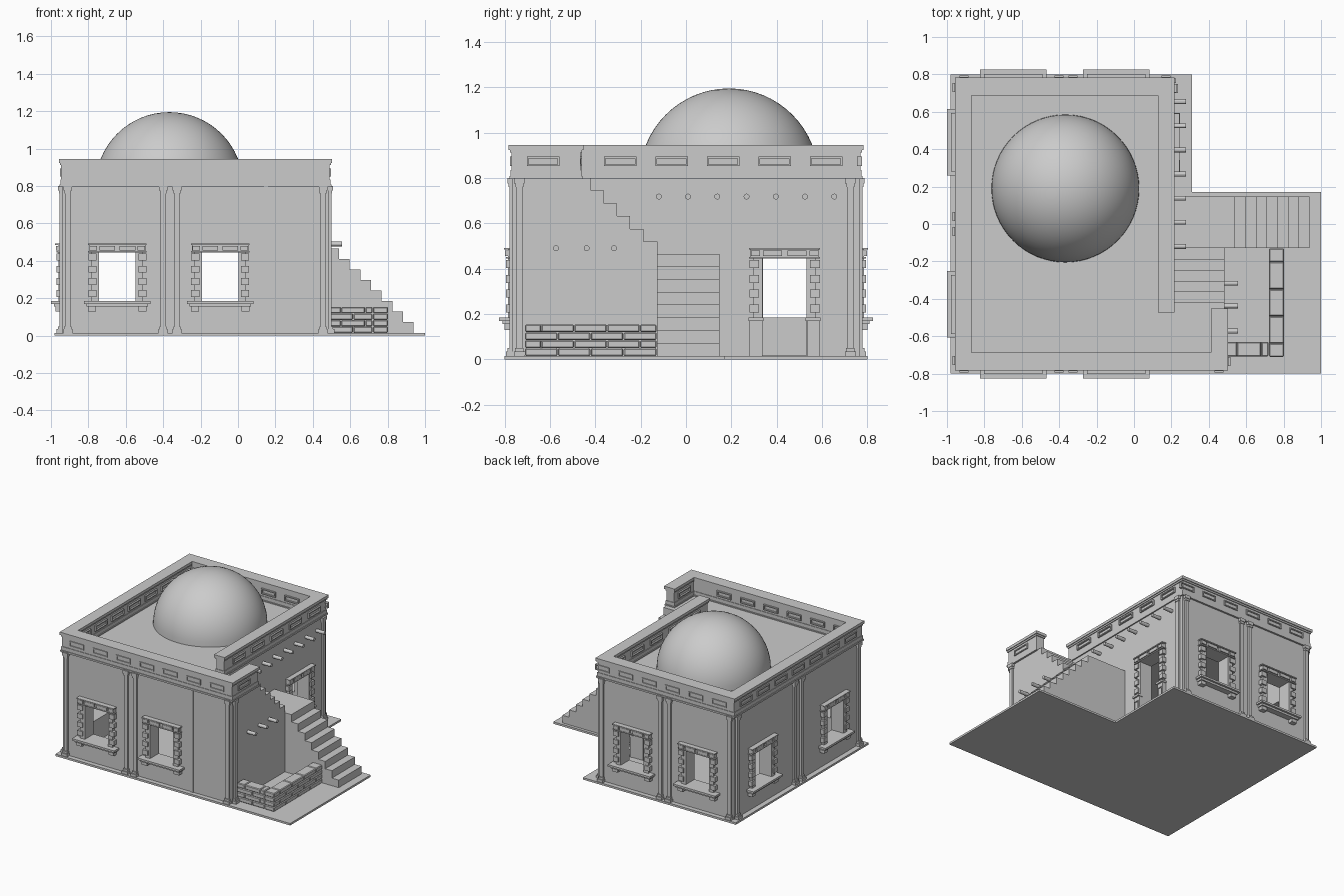
import bpy, bmesh, math
from mathutils import Matrix, Vector

if "Cube" in bpy.data.objects:
    bpy.data.objects.remove(bpy.data.objects["Cube"])

stone = bpy.data.materials.new("grey_stone")
stone.use_nodes = True
COLOUR = (0.6, 0.6, 0.6, 1)
stone.diffuse_color = COLOUR
stone.node_tree.nodes["Principled BSDF"].inputs["Base Color"].default_value = COLOUR

GROUND, ROOF = 0.015, 0.8
# Each wall face: axis it faces along, plane position, outward sign
FACES = {
    "front": (1, -0.765, -1), "back": (1, 0.765, 1),
    "left": (0, -0.94, -1), "right": (0, 0.205, 1), "outer": (0, 0.485, 1),
    "front_in": (1, -0.70, 1), "back_in": (1, 0.70, -1),
    "left_in": (0, -0.88, 1), "right_in": (0, 0.14, -1), "outer_in": (0, 0.425, -1),
}


def finish(name, bm):
    bmesh.ops.recalc_face_normals(bm, faces=bm.faces)
    mesh = bpy.data.meshes.new(name)
    bm.to_mesh(mesh)
    bm.free()
    mesh.materials.append(stone)
    ob = bpy.data.objects.new(name, mesh)
    bpy.context.scene.collection.objects.link(ob)
    return ob


def boxes(name, specs):
    """One object from many boxes (x0, x1, y0, y1, z0, z1)."""
    bm = bmesh.new()
    for x0, x1, y0, y1, z0, z1 in specs:
        mid = Vector(((x0 + x1) / 2, (y0 + y1) / 2, (z0 + z1) / 2))
        size = Matrix.Diagonal((abs(x1 - x0), abs(y1 - y0), z1 - z0, 1))
        bmesh.ops.create_cube(bm, size=1, matrix=Matrix.Translation(mid) @ size)
    return finish(name, bm)


def prism(name, points, place, depth):
    """Extrude a 2D outline; place maps (u, v) to 3D."""
    bm = bmesh.new()
    face = bm.faces.new([bm.verts.new(place(u, v)) for u, v in points])
    ext = bmesh.ops.extrude_face_region(bm, geom=[face])
    moved = [v for v in ext["geom"] if isinstance(v, bmesh.types.BMVert)]
    bmesh.ops.translate(bm, verts=moved, vec=depth)
    return finish(name, bm)


def on(face, t0, t1, z0, z1, d0, d1):
    """Box on a wall face: t along the wall, d outward from it."""
    axis, plane, sign = FACES[face]
    a, b = plane + sign * d0, plane + sign * d1
    return (t0, t1, a, b, z0, z1) if axis == 1 else (a, b, t0, t1, z0, z1)


def panel(face, t, z, w, h, d0, d1, bar=0.009):
    """Raised rectangular border with a raised centre."""
    return [on(face, t - w, t + w, z + h - bar, z + h, d0, d1),
            on(face, t - w, t + w, z - h, z - h + bar, d0, d1),
            on(face, t - w, t - w + bar, z - h, z + h, d0, d1),
            on(face, t + w - bar, t + w, z - h, z + h, d0, d1)]


# Ground slab with a corner missing
prism("ground_slab", [(-0.98, -0.8), (1, -0.8), (1, 0.17), (0.31, 0.17), (0.31, 0.8), (-0.98, 0.8)],
      lambda u, v: (u, v, 0), (0, 0, GROUND))

# Main hall, hollowed, with window and door openings
HALF, SILL, HEAD = 0.097, 0.185, 0.445
WINDOWS = [("front", -0.645), ("front", -0.095), ("back", -0.645), ("back", -0.095),
           ("left", 0.437), ("left", -0.43)]
DOOR = 0.435
hall = boxes("hall_walls", [(-0.94, 0.205, -0.765, 0.765, 0.01, ROOF)])
cuts = [(-0.86, 0.125, -0.68, 0.68, GROUND + 0.003, 0.75)]
cuts += [on(f, t - HALF, t + HALF, SILL, HEAD, -0.15, 0.1) for f, t in WINDOWS]
cuts.append(on("right", DOOR - HALF, DOOR + HALF, GROUND + 0.003, HEAD, -0.15, 0.1))
cutters = []
for spec in cuts:
    cutter = boxes("opening_cutter", [spec])
    cutter.hide_render = True
    mod = hall.modifiers.new("opening", "BOOLEAN")
    mod.operation, mod.solver, mod.object = "DIFFERENCE", "EXACT", cutter
    cutters.append(cutter)
bpy.context.view_layer.update()
hall.data = bpy.data.meshes.new_from_object(hall.evaluated_get(bpy.context.evaluated_depsgraph_get()))
hall.modifiers.clear()
for cutter in cutters:
    bpy.data.objects.remove(cutter)

# Upper stair flight, one solid with the front corner block
RISE, RUN = 0.056, 0.058
outline = [(-0.125, GROUND), (-0.765, GROUND), (-0.765, ROOF), (-0.42, ROOF)]
for i in range(1, 6):
    y, z = -0.42 + RUN * (i - 1), ROOF - RISE * i
    outline += [(y, z), (y + RUN, z)]
outline[-1] = (-0.125, outline[-1][1])
prism("upper_stairs", outline, lambda u, v: (0.205, u, v), (0.28, 0, 0))

# Lower flight with its landing
outline = [(0.205, GROUND), (0.205, 0.465)]
for i in range(8):
    x, z = 0.54 + 0.057 * i, 0.465 - RISE * i
    outline += [(x, z), (x, z - RISE if i < 7 else GROUND)]
prism("lower_stairs", outline, lambda u, v: (u, -0.128, v), (0, 0.276, 0))

# Window surrounds
def surround(face, t, d=0.03):
    specs = [on(face, t - 0.157, t + 0.157, HEAD, 0.452, 0, d),
             on(face, t - 0.157, t + 0.157, 0.484, 0.492, 0, d + 0.008),
             on(face, t - 0.15, t + 0.15, HEAD, 0.484, 0, d - 0.01)]
    for c, w in ((-0.129, 0.02), (-0.054, 0.042), (0.054, 0.042), (0.129, 0.02)):
        specs.append(on(face, t + c - w, t + c + w, 0.456, 0.48, 0, d + 0.004))
    for s in (-1, 1):
        lo, hi = sorted((t + s * HALF, t + s * 0.137))
        specs.append(on(face, lo, hi, SILL, HEAD, 0, d - 0.01))
        for z in (0.225, 0.29, 0.355, 0.42):
            lo, hi = sorted((t + s * 0.112, t + s * 0.155))
            specs.append(on(face, lo, hi, z - 0.018, z + 0.018, 0, d))
    return specs


for face, t in WINDOWS:
    specs = surround(face, t)
    specs += [on(face, t - 0.178, t + 0.178, 0.17, SILL, -0.02, 0.06),
              on(face, t - 0.165, t + 0.165, 0.155, 0.17, 0, 0.045)]
    specs += [on(face, t + s * 0.135 - 0.022, t + s * 0.135 + 0.022, 0.13, 0.155, 0, 0.035) for s in (-1, 1)]
    boxes(face + "_window_surround", specs)

# Door surround on panelled pedestals
specs = surround("right", DOOR)
for s in (-1, 1):
    c = DOOR + s * 0.126
    specs += [on("right", c - 0.028, c + 0.028, GROUND, 0.17, 0, 0.03),
              on("right", c - 0.033, c + 0.033, 0.17, SILL, 0, 0.042)]
    specs += panel("right", c, 0.09, 0.022, 0.048, 0.03, 0.036, 0.006)
boxes("door_surround", specs)

# Pilasters with foot and capital
PILASTERS = {"front": (-0.91, -0.40, -0.326, 0.455), "back": (-0.91, -0.40, -0.326, 0.17),
             "left": (-0.73, -0.04, 0.04, 0.73), "right": (0.725,), "outer": (-0.735,)}
for face, spots in PILASTERS.items():
    specs = []
    for t in spots:
        for w, z0, z1, d in ((0.014, GROUND, 0.78, 0.014), (0.024, GROUND, 0.035, 0.03),
                             (0.019, 0.035, 0.05, 0.022), (0.018, 0.76, 0.775, 0.018),
                             (0.023, 0.775, ROOF, 0.022)):
            specs.append(on(face, t - w, t + w, z0, z1, 0, d))
    boxes(face + "_pilasters", specs)
boxes("front_wall_strip", [on("front", 0.14, 0.16, GROUND, ROOF, 0, 0.006)])

# Parapet: stacked mouldings along every run
RUNS = {"front": (-0.945, 0.49, -0.77, -0.70), "back": (-0.945, 0.205, 0.70, 0.77),
        "left": (-0.945, -0.88, -0.77, 0.77), "right": (0.14, 0.205, -0.46, 0.77),
        "return": (0.425, 0.49, -0.77, -0.465)}
LAYERS = ((0.795, 0.808, 0.009), (0.808, 0.835, 0.004), (0.835, 0.912, 0.0),
          (0.912, 0.924, 0.006), (0.924, 0.945, 0.012))
for name, (x0, x1, y0, y1) in RUNS.items():
    boxes(name + "_parapet", [(x0 - e, x1 + e, y0 - e, y1 + e, z0, z1) for z0, z1, e in LAYERS])

# Parapet panels, outside and inside
front_spots = [-0.82 + 0.197 * i for i in range(7)]
side_spots = [-0.29 + 0.227 * i for i in range(5)]
PANELS = {"front": front_spots, "front_in": front_spots[:6], "back": front_spots[:6],
          "back_in": front_spots[:5], "left": [-0.63 + 0.21 * i for i in range(7)],
          "left_in": [-0.6 + 0.2 * i for i in range(7)], "right": side_spots,
          "right_in": side_spots, "outer": [-0.63], "outer_in": [-0.58]}
for face, spots in PANELS.items():
    w = 0.072 if FACES[face][0] == 0 else 0.06
    specs = []
    for t in spots:
        specs += panel(face, t, 0.873, w, 0.021, -0.01, 0.012, 0.008)
    boxes(face + "_parapet_panels", specs)

# Dome
bm = bmesh.new()
bmesh.ops.create_uvsphere(bm, u_segments=64, v_segments=32, radius=0.395,
                          matrix=Matrix.Translation((-0.367, 0.19, ROOF)))
low = [v for v in bm.verts if v.co.z < ROOF - 0.01]
bmesh.ops.delete(bm, geom=low, context="VERTS")
dome = finish("dome", bm)
for p in dome.data.polygons:
    p.use_smooth = True

# Projecting roof beams
def beams(name, x, z, spots):
    bm = bmesh.new()
    for y in spots:
        place = Matrix.Translation((x, y, z)) @ Matrix.Rotation(math.pi / 2, 4, "Y")
        bmesh.ops.create_cone(bm, cap_ends=True, segments=12, radius1=0.013, radius2=0.013,
                              depth=0.14, matrix=place)
    finish(name, bm)


beams("upper_beams", 0.207, 0.718, [-0.12 + 0.129 * i for i in range(7)])
beams("lower_beams", 0.485, 0.49, (-0.573, -0.438, -0.317))

# Low brick garden wall, staggered courses
bricks = []
COURSE = 0.035
for row in range(4):
    z0 = GROUND + COURSE * row
    z1 = z0 + COURSE - 0.001
    for start, end, along_y in ((-0.71, -0.128, True), (0.487, 0.72, False)):
        length = 0.145 if along_y else 0.13
        cuts = [start] + [start + length * (k + (0.5 if row % 2 else 1)) for k in range(6)]
        cuts = [c for c in cuts if c < end - 0.03] + [end]
        for a, b in zip(cuts, cuts[1:]):
            span = (0.722, 0.802, a, b - 0.002) if along_y else (a, b - 0.002, -0.708, -0.63)
            bricks.append(span + (z0, z1))
garden_wall = boxes("garden_wall", bricks)
bevel = garden_wall.modifiers.new("worn_edges", "BEVEL")
bevel.width, bevel.segments = 0.005, 1
